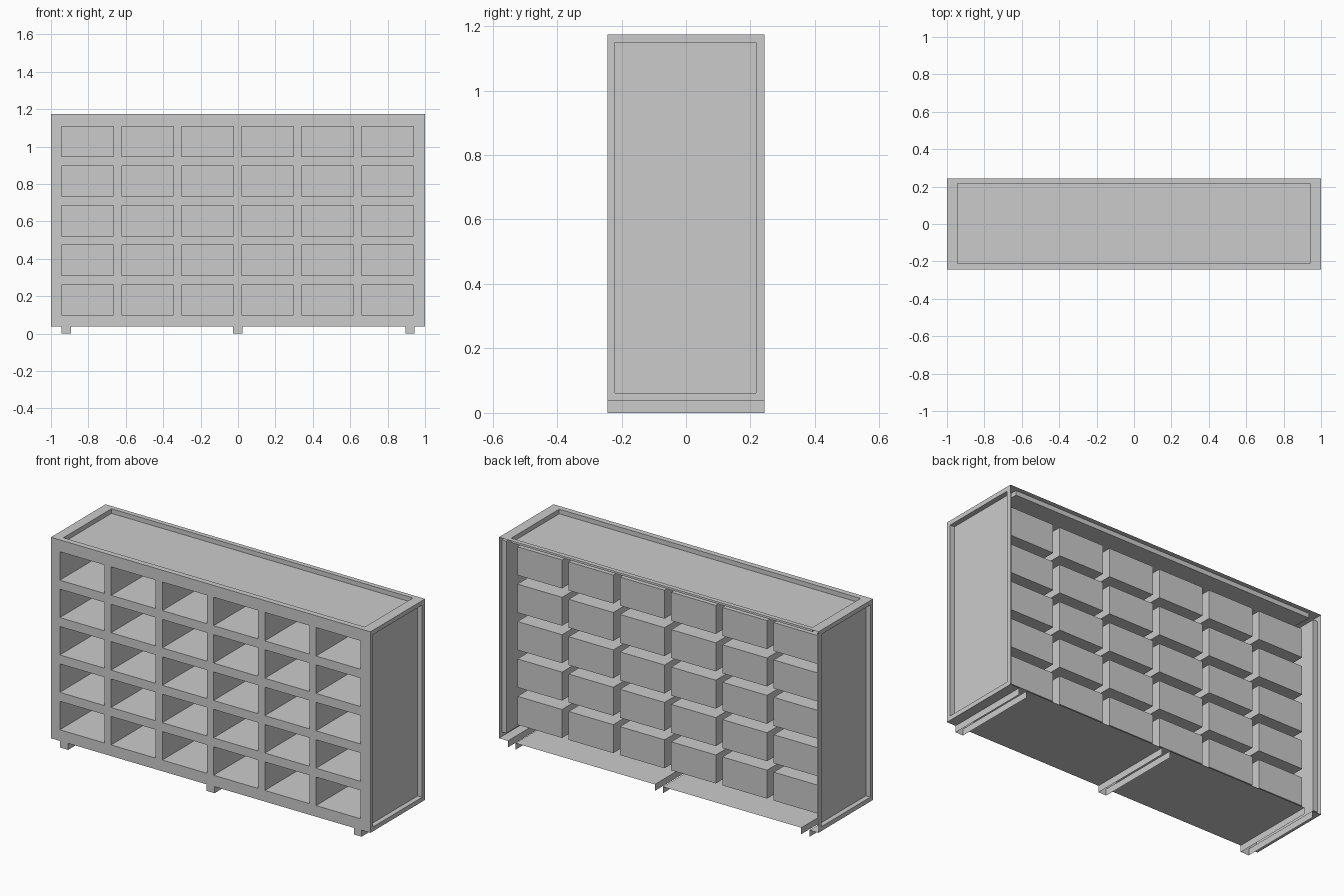
import bpy
import bmesh
from mathutils import Vector

if "Cube" in bpy.data.objects:
    bpy.data.objects.remove(bpy.data.objects["Cube"])

X, Y, Z0, Z1 = 1.0, 0.244, 0.037, 1.174   # body extents


def make_object(name, quads):
    """Mesh object from a list of quads, with shared corners welded."""
    bm = bmesh.new()
    for q in quads:
        bm.faces.new([bm.verts.new(p) for p in q])
    bmesh.ops.remove_doubles(bm, verts=bm.verts, dist=1e-5)
    me = bpy.data.meshes.new(name)
    bm.to_mesh(me)
    bm.free()
    ob = bpy.data.objects.new(name, me)
    bpy.context.collection.objects.link(ob)
    return ob


def panel(name, origin, u, v, us, vs, depth):
    """Thin sheet facing u x v. Odd grid cells are sunk by depth (None = cut through)."""
    o, u, v = Vector(origin), Vector(u), Vector(v)
    n = u.cross(v)
    quads = []
    for i in range(len(us) - 1):
        for j in range(len(vs) - 1):
            c = [o + u * us[a] + v * vs[b]
                 for a, b in ((i, j), (i + 1, j), (i + 1, j + 1), (i, j + 1))]
            sunk = i % 2 == 1 and (j % 2 == 1 or len(vs) == 2)
            if not sunk:
                quads.append(c)
            elif depth is not None:
                d = [p - n * depth for p in c]
                quads.append(d)
                for k in range(4):
                    m = (k + 1) % 4
                    quads.append([c[k], c[m], d[m], d[k]])
    return make_object(name, quads)


# Front sheet with a 6 x 5 grid of deep pigeonholes
xs = [-X]
for i in range(6):
    a = -0.944 + i * 0.3207
    xs += [a, a + 0.279]
xs.append(X)
zs = [Z0]
for j in range(5):
    a = 0.10 + j * 0.2115
    zs += [a, a + 0.161]
zs.append(Z1)
panel("pigeonhole_front", (0, -Y, 0), (1, 0, 0), (0, 0, 1), xs, zs, 0.41)

# Top and side sheets with a shallow recessed panel (the back stays open)
panel("top_panel", (0, 0, Z1), (1, 0, 0), (0, 1, 0),
      [-X, -0.944, 0.942, X], [-Y, -0.212, 0.217, Y], 0.026)
for name, s in (("right_side", 1), ("left_side", -1)):
    panel(name, (s * X, 0, 0), (0, s, 0), (0, 0, 1),
          sorted(s * y for y in (-Y, -0.22, 0.217, Y)), [Z0, 0.062, 1.149, Z1], 0.028)

# Floor sheet, slotted above each foot rail
feet = [(-0.944, -0.892), (-0.026, 0.024), (0.896, 0.944)]
cuts = [-X] + [x for f in feet for x in f] + [X]
floor_quads = []
for a, b in zip(cuts[::2], cuts[1::2]):
    floor_quads.append([(a, -Y, Z0), (a, Y, Z0), (b, Y, Z0), (b, -Y, Z0)])
make_object("floor_panel", floor_quads)

# Foot rails: two thin runners and a front cap, open at the bottom and back
for name, (a, b) in zip(("left_foot", "middle_foot", "right_foot"), feet):
    make_object(name, [
        [(a, -Y, 0), (b, -Y, 0), (b, -Y, Z0), (a, -Y, Z0)],
        [(b, -Y, 0), (b, Y, 0), (b, Y, Z0), (b, -Y, Z0)],
        [(a, Y, 0), (a, -Y, 0), (a, -Y, Z0), (a, Y, Z0)],
    ])
